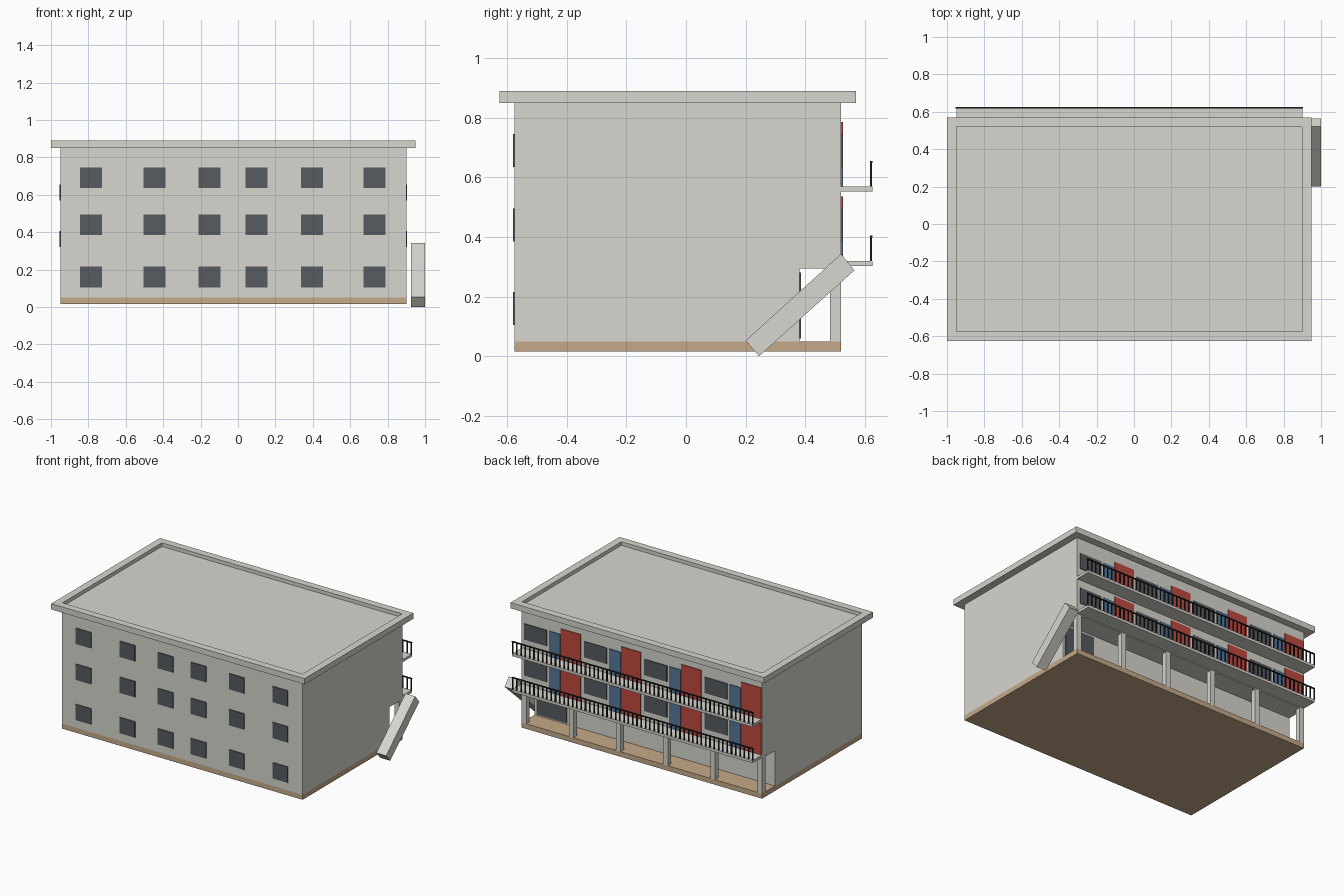
import bpy
import bmesh

cube = bpy.data.objects.get("Cube")
if cube:
    bpy.data.objects.remove(cube, do_unlink=True)


def material(name, r, g, b):
    m = bpy.data.materials.new(name)
    m.diffuse_color = (r, g, b, 1)
    m.use_nodes = True
    m.node_tree.nodes["Principled BSDF"].inputs["Base Color"].default_value = (r, g, b, 1)
    return m


PLASTER = material("pale_plaster", 0.68, 0.67, 0.62)
TAN = material("tan_foundation", 0.56, 0.40, 0.25)
GLASS = material("dark_glass", 0.095, 0.105, 0.115)
BLUE = material("blue_door", 0.093, 0.188, 0.32)
RED = material("red_panel", 0.53, 0.065, 0.05)
IRON = material("black_iron", 0.02, 0.02, 0.022)


def finish(name, bm, mat):
    bmesh.ops.recalc_face_normals(bm, faces=bm.faces)
    mesh = bpy.data.meshes.new(name)
    bm.to_mesh(mesh)
    bm.free()
    mesh.materials.append(mat)
    obj = bpy.data.objects.new(name, mesh)
    bpy.context.collection.objects.link(obj)
    return obj


def add_box(bm, x, y, z):
    """Add a box spanning the three (low, high) ranges."""
    verts = bmesh.ops.create_cube(bm, size=1)["verts"]
    for v in verts:
        v.co = [r[0] if c < 0 else r[1] for c, r in zip(v.co, (x, y, z))]


def box(name, x, y, z, mat):
    bm = bmesh.new()
    add_box(bm, x, y, z)
    return finish(name, bm, mat)


def extrude_x(name, profile, x0, x1, mat):
    """Extrude a (y, z) profile along x."""
    bm = bmesh.new()
    face = bm.faces.new([bm.verts.new((x0, y, z)) for y, z in profile])
    new = bmesh.ops.extrude_face_region(bm, geom=[face])["geom"]
    for v in new:
        if isinstance(v, bmesh.types.BMVert):
            v.co.x = x1
    return finish(name, bm, mat)


LEFT, RIGHT = -0.95, 0.90
FRONT, BACK, PORCH = -0.575, 0.52, 0.38
FLOOR, CEILING, EAVES = 0.05, 0.295, 0.85
THIN = 0.006

# Foundation and main block with the open porch cut out of its rear
box("foundation", (LEFT, RIGHT), (FRONT, BACK), (0.015, FLOOR), TAN)
extrude_x("walls", [(FRONT, FLOOR), (PORCH, FLOOR), (PORCH, CEILING),
                    (BACK, CEILING), (BACK, EAVES), (FRONT, EAVES)],
          LEFT, RIGHT, PLASTER)

# Overhanging roof slab with a sunken top
bm = bmesh.new()
add_box(bm, (-1.0, 0.95), (-0.625, 0.57), (EAVES, 0.89))
top = max(bm.faces, key=lambda f: f.calc_center_median().z)
bmesh.ops.inset_region(bm, faces=[top], thickness=0.072)
well = bmesh.ops.extrude_discrete_faces(bm, faces=[top])["faces"][0]
bmesh.ops.translate(bm, verts=well.verts, vec=(0, 0, -0.025))
finish("roof", bm, PLASTER)

# Front windows
bm = bmesh.new()
for z in (0.105, 0.385, 0.635):
    for x in (-0.785, -0.447, -0.153, 0.10, 0.395, 0.73):
        add_box(bm, (x - 0.059, x + 0.059), (FRONT - THIN, FRONT), (z, z + 0.11))
finish("front_windows", bm, GLASS)

# Porch posts
bm = bmesh.new()
for i in range(6):
    x = LEFT + i * (RIGHT - LEFT - 0.035) / 5
    add_box(bm, (x, x + 0.035), (0.483, BACK), (FLOOR, CEILING))
finish("porch_posts", bm, PLASTER)

# Porch glazing
box("porch_window", (0.65, 0.88), (PORCH, PORCH + THIN), (0.06, 0.28), GLASS)

# Balcony storeys: slab, railing and four bays of window, door and panel
BAY = (RIGHT - LEFT) / 4
PARTS = (("windows", 0.022, 0.195, 0.065, 0.175, GLASS),
         ("doors", 0.213, 0.300, 0.0, 0.175, BLUE),
         ("panels", 0.304, 0.457, 0.0, 0.215, RED))
for storey, z in (("lower", 0.32), ("upper", 0.57)):
    box(storey + "_balcony_slab", (LEFT, RIGHT), (BACK, 0.625), (z - 0.018, z), PLASTER)

    for part, a, b, low, high, mat in PARTS:
        bm = bmesh.new()
        for i in range(4):
            x = RIGHT - i * BAY
            add_box(bm, (x - b, x - a), (BACK, BACK + THIN), (z + low, z + high))
        finish(storey + "_back_" + part, bm, mat)

    bm = bmesh.new()
    add_box(bm, (LEFT - 0.004, RIGHT + 0.004), (0.617, 0.625), (z + 0.078, z + 0.085))
    bars = 56
    for i in range(bars + 1):
        x = LEFT + i * (RIGHT - LEFT) / bars
        add_box(bm, (x - 0.004, x + 0.004), (0.618, 0.624), (z, z + 0.08))
    finish(storey + "_railing", bm, IRON)

# Sloping stair enclosure beside the building
extrude_x("side_stair", [(0.20, 0.052), (0.245, 0.0), (0.565, 0.288), (0.52, 0.343)],
          0.925, 1.0, PLASTER)
